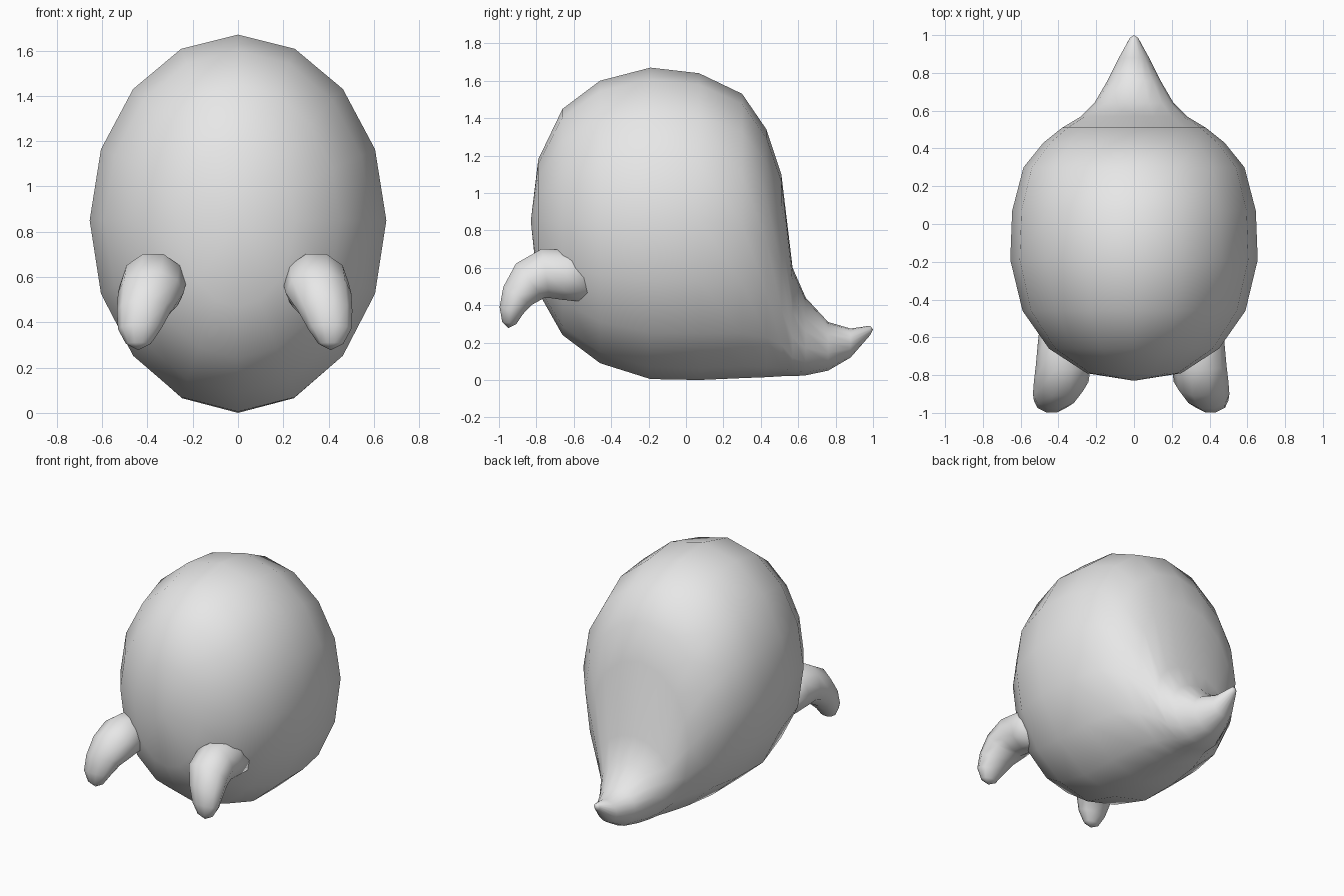
import bpy, bmesh, math
from mathutils import Vector

cube = bpy.data.objects.get("Cube")
if cube:
    bpy.data.objects.remove(cube, do_unlink=True)

# One flat colour for everything
grey = bpy.data.materials.new("light grey")
grey.use_nodes = True
grey.diffuse_color = (0.8, 0.8, 0.8, 1)
grey.node_tree.nodes["Principled BSDF"].inputs["Base Color"].default_value = (0.8, 0.8, 0.8, 1)


def loft(name, rings, start, end):
    """Skin a list of closed rings and close both ends with a point."""
    bm = bmesh.new()
    loops = [[bm.verts.new(p) for p in ring] for ring in rings]
    n = len(loops[0])
    for a, b in zip(loops, loops[1:]):
        for i in range(n):
            j = (i + 1) % n
            bm.faces.new((a[i], a[j], b[j], b[i]))
    for loop, tip in ((loops[0], start), (loops[-1], end)):
        pole = bm.verts.new(tip)
        for i in range(n):
            bm.faces.new((loop[i], loop[(i + 1) % n], pole))
    bmesh.ops.recalc_face_normals(bm, faces=bm.faces)
    for f in bm.faces:
        f.smooth = True
    mesh = bpy.data.meshes.new(name)
    bm.to_mesh(mesh)
    bm.free()
    mesh.materials.append(grey)
    obj = bpy.data.objects.new(name, mesh)
    bpy.context.collection.objects.link(obj)
    return obj


# Body and tail: upright sections (y, bottom, widest height, top, half width)
sections = [
    (-0.79, 0.47, 0.85, 1.18, 0.25),
    (-0.66, 0.24, 0.85, 1.45, 0.45),
    (-0.46, 0.09, 0.85, 1.60, 0.59),
    (-0.19, 0.005, 0.85, 1.67, 0.655),
    (0.07, 0.00, 0.85, 1.64, 0.645),
    (0.30, 0.01, 0.83, 1.53, 0.585),
    (0.43, 0.015, 0.74, 1.34, 0.48),
    (0.51, 0.02, 0.60, 1.10, 0.38),
    (0.57, 0.02, 0.36, 0.60, 0.28),
    (0.64, 0.025, 0.26, 0.44, 0.21),
    (0.76, 0.05, 0.20, 0.31, 0.14),
    (0.88, 0.12, 0.20, 0.275, 0.08),
    (0.985, 0.24, 0.265, 0.29, 0.022),
]
SIDES = 16
rings = []
for y, low, mid, top, w in sections:
    ring = []
    for i in range(SIDES):
        a = math.tau * i / SIDES
        c = math.cos(a)
        ring.append((w * math.sin(a), y, mid + c * ((top - mid) if c > 0 else (mid - low))))
    rings.append(ring)
loft("body", rings, (0, -0.83, 0.85), (0, 1.0, 0.27))

# Arms: bent tubes (outward shift, y, z, half width, half thickness)
arm_path = [
    (0.00, -0.50, 0.54, 0.12, 0.13),
    (0.00, -0.64, 0.56, 0.135, 0.14),
    (0.00, -0.75, 0.57, 0.145, 0.14),
    (0.01, -0.835, 0.53, 0.145, 0.125),
    (0.04, -0.90, 0.45, 0.12, 0.095),
    (0.06, -0.935, 0.37, 0.095, 0.068),
    (0.065, -0.945, 0.305, 0.055, 0.04),
]


def arm(name, side, x0):
    centres = [Vector((side * (x0 + p[0]), p[1], p[2])) for p in arm_path]
    rings = []
    for k, (c, p) in enumerate(zip(centres, arm_path)):
        # Section plane follows the bend of the path
        d = centres[min(k + 1, len(centres) - 1)] - centres[max(k - 1, 0)]
        across = Vector((1, 0, 0))
        up = d.cross(across).normalized()
        rings.append([c + across * p[3] * math.cos(math.tau * i / 10)
                      + up * p[4] * math.sin(math.tau * i / 10) for i in range(10)])
    tip = centres[-1] + Vector((0, -0.005, -0.028))
    loft(name, rings, centres[0], tip)


arm("left_arm", 1, 0.345)
arm("right_arm", -1, 0.375)
